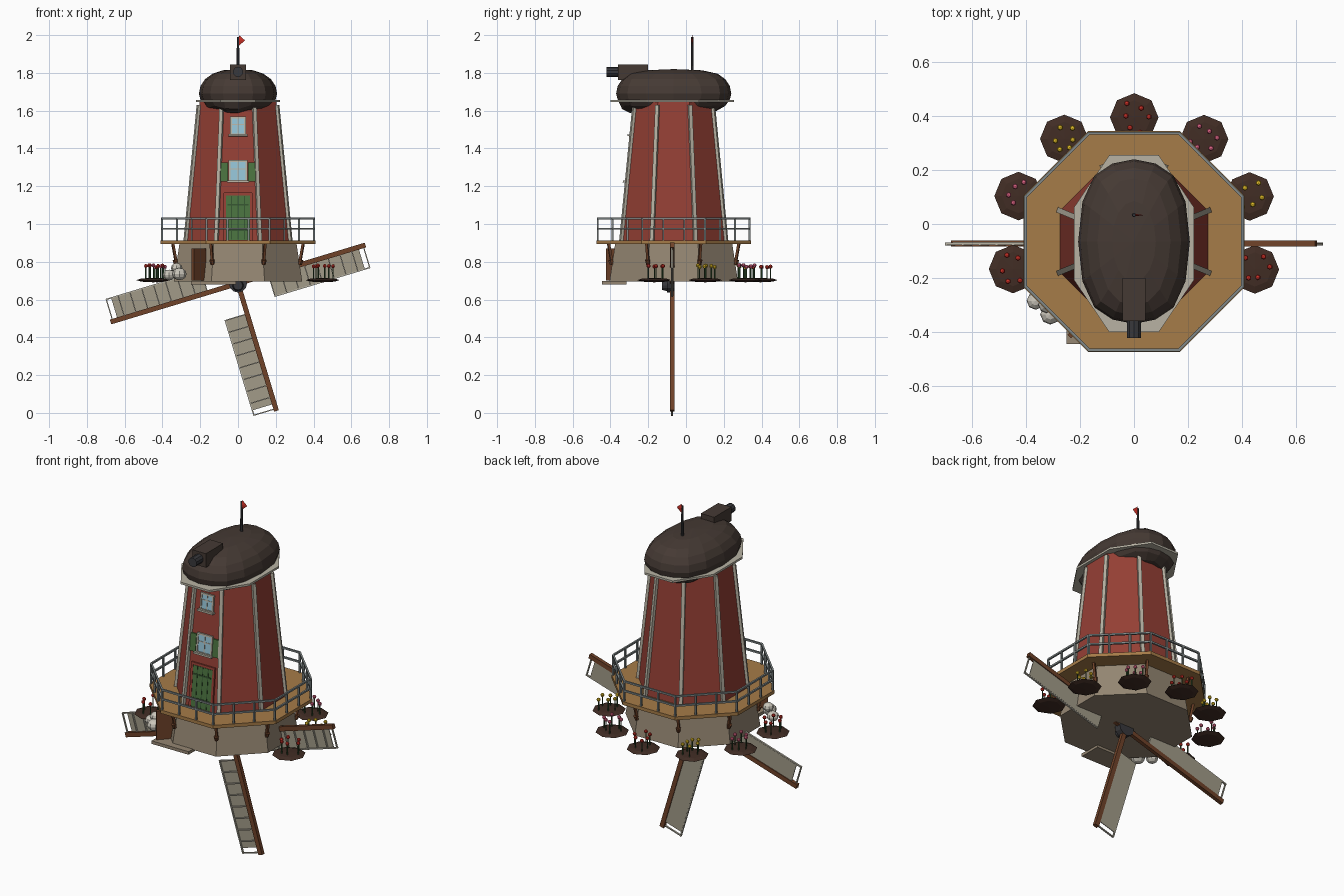
import bpy, bmesh, math, random
from mathutils import Matrix, Vector

if "Cube" in bpy.data.objects:
    bpy.data.objects.remove(bpy.data.objects["Cube"])
random.seed(4)
CY = -0.065                      # tower axis in y
C8 = math.cos(math.pi / 8)

COLORS = dict(
    red=(0.30, 0.05, 0.035), cap=(0.06, 0.042, 0.034), deck=(0.38, 0.2, 0.065),
    stone=(0.30, 0.24, 0.17), trim=(0.48, 0.45, 0.37), rail=(0.22, 0.25, 0.25),
    green=(0.07, 0.17, 0.05), dark_green=(0.035, 0.09, 0.03), glass=(0.3, 0.55, 0.68),
    wood=(0.16, 0.055, 0.022), soil=(0.053, 0.026, 0.018), cloth=(0.36, 0.33, 0.25),
    sack=(0.6, 0.57, 0.5), flag=(0.6, 0.03, 0.02), yellow=(0.75, 0.5, 0.02),
    pink=(0.7, 0.12, 0.22), iron=(0.04, 0.04, 0.045))
MATS = {}


def mat(key):
    if key not in MATS:
        MATS[key] = bpy.data.materials.new(key)
        MATS[key].diffuse_color = (*COLORS[key], 1)
    return MATS[key]


def finish(bm, name, key):
    bmesh.ops.recalc_face_normals(bm, faces=bm.faces)
    me = bpy.data.meshes.new(name)
    bm.to_mesh(me)
    bm.free()
    ob = bpy.data.objects.new(name, me)
    me.materials.append(mat(key))
    bpy.context.collection.objects.link(ob)
    return ob


def box(bm, c, s, rot=Matrix()):
    bmesh.ops.create_cube(bm, size=1, matrix=Matrix.Translation(c) @ rot @ Matrix.Diagonal((*s, 1)))


def beam(bm, a, b, w, d=None):
    a, b = Vector(a), Vector(b)
    q = (b - a).to_track_quat('Z', 'Y').to_matrix().to_4x4()
    box(bm, (a + b) / 2, (w, d or w, (b - a).length), q)


def cyl(bm, a, b, r0, r1, n=8):
    a, b = Vector(a), Vector(b)
    q = (b - a).to_track_quat('Z', 'Y').to_matrix().to_4x4()
    bmesh.ops.create_cone(bm, cap_ends=True, segments=n, radius1=r0, radius2=r1,
                          depth=(b - a).length, matrix=Matrix.Translation((a + b) / 2) @ q)


def ball(bm, c, r, s=(1, 1, 1), u=8, v=6):
    bmesh.ops.create_uvsphere(bm, u_segments=u, v_segments=v, radius=r,
                              matrix=Matrix.Translation(c) @ Matrix.Diagonal((*s, 1)))


def corner(k, ap, z):
    t = math.radians(22.5 + 45 * k)
    return Vector((ap / C8 * math.cos(t), CY + ap / C8 * math.sin(t), z))


def octagon(name, key, ap0, z0, ap1, z1):
    bm = bmesh.new()
    lo = [bm.verts.new(corner(k, ap0, z0)) for k in range(8)]
    hi = [bm.verts.new(corner(k, ap1, z1)) for k in range(8)]
    bm.faces.new(lo)
    bm.faces.new(hi)
    for k in range(8):
        j = (k + 1) % 8
        bm.faces.new((lo[k], lo[j], hi[j], hi[k]))
    return finish(bm, name, key)


# stone base, deck and tapered tower
octagon("stone_base", "stone", 0.34, 0.695, 0.31, 0.895)
octagon("gallery_deck", "deck", 0.41, 0.893, 0.41, 0.913)
octagon("tower", "red", 0.275, 0.91, 0.203, 1.65)

# corner trims of the tower, brackets under the deck
trims, brackets = bmesh.new(), bmesh.new()
for k in range(8):
    beam(trims, corner(k, 0.276, 0.91), corner(k, 0.206, 1.63), 0.02)
    cyl(brackets, corner(k, 0.328, 0.785), corner(k, 0.334, 0.81), 0.01, 0.014, 6)
    beam(brackets, corner(k, 0.328, 0.80), corner(k, 0.345, 0.895), 0.013)
finish(trims, "tower_corner_trims", "trim")
finish(brackets, "deck_brackets", "wood")

# gallery railing
rail = bmesh.new()
for k in range(8):
    for z in (0.975, 1.03):
        beam(rail, corner(k, 0.402, z), corner(k + 1, 0.402, z), 0.01)
    for i in range(3):
        p = corner(k, 0.402, 0.91).lerp(corner(k + 1, 0.402, 0.91), i / 3)
        beam(rail, p, p + Vector((0, 0, 0.12)), 0.01)
finish(rail, "gallery_railing", "rail")

# thatched cap: stretched sphere with a ragged lower edge
cap = bmesh.new()
bmesh.ops.create_uvsphere(cap, u_segments=16, v_segments=10, radius=1)
for v in cap.verts:
    x, y, z = v.co
    r = math.hypot(x, y)
    k = (r ** 0.8) / r if r > 1e-4 else 0
    nz = 0.13 * z if z > 0 else 0.10 * z
    if -0.9 < z < -0.4:
        nz -= random.uniform(0, 0.025)
    stretch = 0.1 * max(-1, min(1, y * k * 1.8))
    v.co = (x * k * 0.207, CY + y * k * 0.205 + stretch, 1.69 + nz)
finish(cap, "thatched_cap", "cap")

# eave ring poking out of the cap
ring = bmesh.new()
loops = []
for rx, ry, z in ((0.24, 0.355, 1.645), (0.24, 0.355, 1.657), (0.19, 0.28, 1.657), (0.19, 0.28, 1.645)):
    loops.append([ring.verts.new((rx * math.cos(t), CY - 0.008 + ry * math.sin(t), z))
                  for t in (math.radians(22.5 + 45 * k) for k in range(8))])
for i in range(4):
    a, b = loops[i], loops[(i + 1) % 4]
    for k in range(8):
        ring.faces.new((a[k], a[(k + 1) % 8], b[(k + 1) % 8], b[k]))
finish(ring, "eave_ring", "trim")

# shaft housing, shaft stub, pole and flag
b = bmesh.new()
box(b, (0, -0.28, 1.803), (0.086, 0.16, 0.082))
finish(b, "shaft_housing", "cap")
b = bmesh.new()
cyl(b, (0, -0.355, 1.805), (0, -0.422, 1.805), 0.027, 0.027, 10)
finish(b, "shaft_stub", "iron")
b = bmesh.new()
cyl(b, (0, 0.033, 1.8), (0, 0.033, 1.99), 0.008, 0.006)
finish(b, "flag_pole", "iron")
b = bmesh.new()
cyl(b, (0.005, 0.033, 1.972), (0.036, 0.033, 1.972), 0.028, 0.001, 4)
bmesh.ops.scale(b, vec=(1, 0.15, 1), space=Matrix.Translation((0, -0.033, 0)), verts=b.verts)
finish(b, "flag", "flag")

# front door and windows, tilted with the tower wall
TILT = Matrix.Rotation(-math.atan(0.072 / 0.74), 4, 'X')


def wall(bm, x, z, w, h, d):
    y = CY - 0.275 + (z - 0.91) * 0.072 / 0.74
    box(bm, (x, y, z), (w, d, h), TILT)


door, lines, frame = bmesh.new(), bmesh.new(), bmesh.new()
wall(door, 0, 1.032, 0.128, 0.235, 0.016)
for x in (-0.035, 0, 0.035):
    wall(lines, x, 1.032, 0.004, 0.23, 0.02)
for z in (0.965, 1.1):
    wall(lines, 0, z, 0.11, 0.008, 0.022)
for s in (-1, 1):
    wall(frame, s * 0.07, 1.037, 0.014, 0.255, 0.02)
wall(frame, 0, 1.158, 0.15, 0.014, 0.02)
finish(door, "front_door", "green")
finish(lines, "front_door_battens", "dark_green")
finish(frame, "front_door_frame", "red")

glass, frame, shut = bmesh.new(), bmesh.new(), bmesh.new()
for z, w, h in ((1.28, 0.092, 0.105), (1.517, 0.076, 0.09)):
    wall(glass, 0, z, w, h, 0.012)
    for s in (-1, 1):
        wall(frame, s * w / 2, z, 0.01, h + 0.01, 0.02)
        wall(frame, 0, z + s * h / 2, w + 0.01, 0.01, 0.02)
    wall(frame, 0, z, 0.005, h, 0.016)
    wall(frame, 0, z + 0.01, w, 0.005, 0.016)
    wall(frame, 0, z - h / 2 - 0.004, w + 0.024, 0.01, 0.05)
for s in (-1, 1):
    wall(shut, s * 0.073, 1.275, 0.038, 0.102, 0.018)
finish(glass, "window_panes", "glass")
finish(frame, "window_frames", "trim")
finish(shut, "window_shutters", "green")

# four sails around the low hub
spar, sheet, lattice = bmesh.new(), bmesh.new(), bmesh.new()
for q in range(4):
    parts = [bmesh.new() for _ in range(3)]
    box(parts[0], (0, 0, -0.352), (0.026, 0.022, 0.705))
    box(parts[1], (-0.066, 0.004, -0.415), (0.108, 0.004, 0.5))
    box(parts[2], (-0.121, 0, -0.43), (0.007, 0.01, 0.53))
    for i in range(9):
        box(parts[2], (-0.065, -0.002, -0.168 - i * 0.0655), (0.115, 0.009, 0.006))
    M = Matrix.Translation((0, -0.073, 0.685)) @ Matrix.Rotation(math.radians(-16.8 + 90 * q), 4, 'Y')
    for src, dst in zip(parts, (spar, sheet, lattice)):
        src.transform(M)
        tmp = bpy.data.meshes.new("tmp")
        src.to_mesh(tmp)
        src.free()
        dst.from_mesh(tmp)
        bpy.data.meshes.remove(tmp)
finish(spar, "sail_spars", "wood")
finish(sheet, "sail_cloths", "cloth")
finish(lattice, "sail_lattice", "trim")
b = bmesh.new()
cyl(b, (0, -0.06, 0.685), (0, -0.1, 0.685), 0.048, 0.048, 12)
cyl(b, (0, -0.1, 0.675), (0, -0.128, 0.675), 0.03, 0.024, 12)
finish(b, "sail_hub", "iron")

# open cellar door, step and sacks
b = bmesh.new()
box(b, (-0.208, -0.382, 0.785), (0.095, 0.018, 0.17), Matrix.Rotation(math.radians(48), 4, 'Z'))
finish(b, "cellar_door", "wood")
b = bmesh.new()
box(b, (-0.13, -0.38, 0.69), (0.24, 0.13, 0.018))
finish(b, "door_step", "stone")
b = bmesh.new()
for c, r in (((-0.31, -0.335, 0.735), 0.038), ((-0.365, -0.285, 0.73), 0.033), ((-0.325, -0.3, 0.768), 0.03)):
    ball(b, c, r, (1, 1, 0.85))
finish(b, "sacks", "sack")

# flower beds around the base
soil, stems = bmesh.new(), bmesh.new()
heads = {c: bmesh.new() for c in ("flag", "pink", "yellow")}
order = ("flag", "yellow", "pink", "flag", "yellow", "pink", "flag")
for i, c in enumerate(order):
    t = math.radians(-13 + 34.3 * i)
    cx, cy = 0.46 * math.cos(t), CY + 0.46 * math.sin(t)
    ball(soil, (cx, cy, 0.703), 0.09, (1, 1, 0.13), 8, 4)
    for j in range(6):
        a = j * 1.05 + random.uniform(-0.2, 0.2)
        r = random.uniform(0.03, 0.06)
        x, y, z = cx + r * math.cos(a), cy + r * math.sin(a), random.uniform(0.77, 0.782)
        cyl(stems, (x, y, 0.705), (x, y, z), 0.0035, 0.0035, 5)
        ball(heads[c], (x, y, z), 0.011, (1, 1, 1), 6, 4)
finish(soil, "flower_beds", "soil")
finish(stems, "flower_stems", "dark_green")
for c, bm in heads.items():
    finish(bm, "flower_heads_" + ("red" if c == "flag" else c), c)

for m in bpy.data.materials:
    if m.users and not m.is_grease_pencil:
        m.use_nodes = True
        m.node_tree.nodes["Principled BSDF"].inputs["Base Color"].default_value = m.diffuse_color
